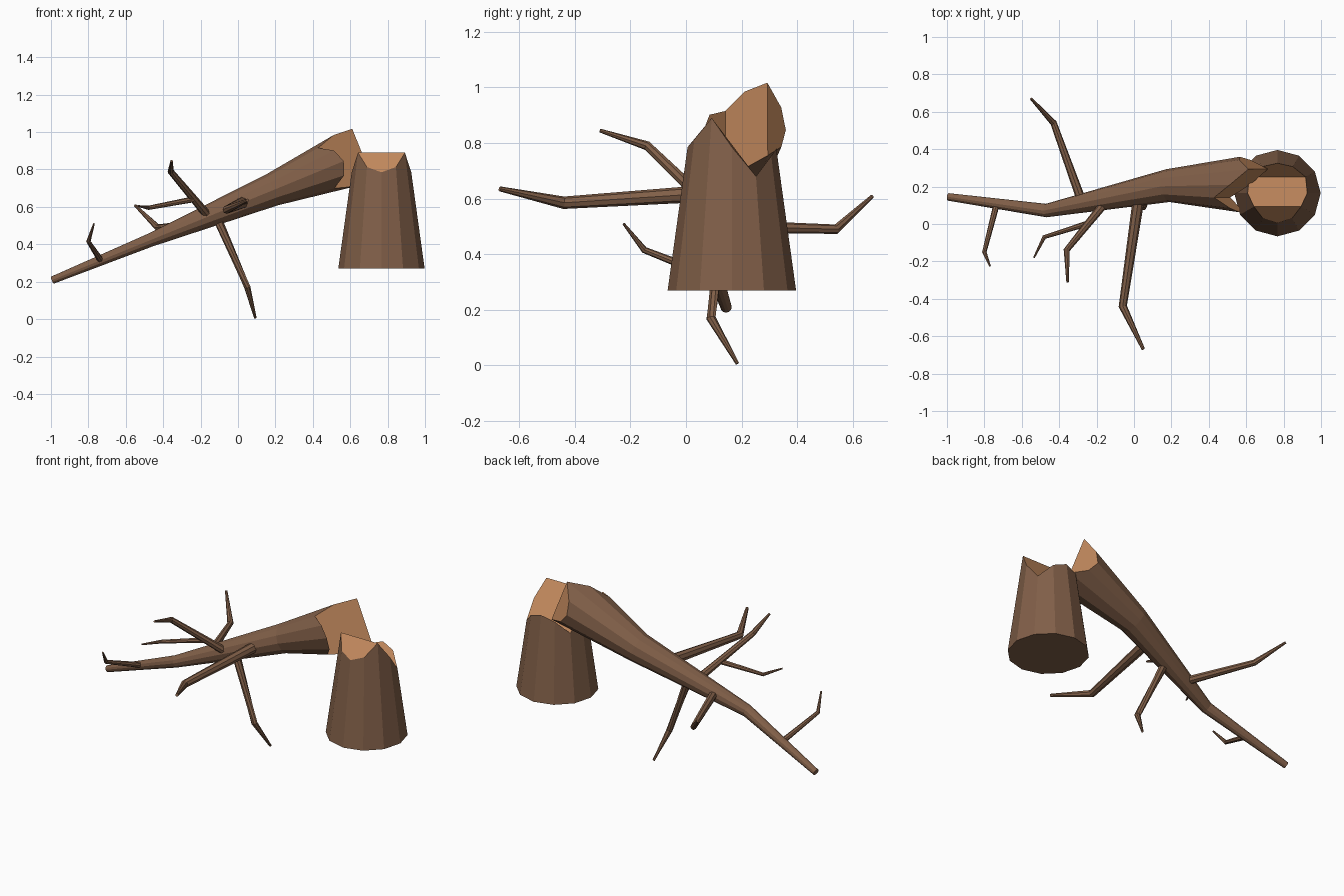
import bpy, bmesh, math
from mathutils import Vector

if "Cube" in bpy.data.objects:
    bpy.data.objects.remove(bpy.data.objects["Cube"])


def material(name, rgb):
    m = bpy.data.materials.new(name)
    m.diffuse_color = (*rgb, 1)
    m.use_nodes = True
    m.node_tree.nodes["Principled BSDF"].inputs["Base Color"].default_value = m.diffuse_color
    return m


BARK = material("bark", (0.22, 0.115, 0.065))
WOOD = material("cut_wood", (0.54, 0.25, 0.11))


def frame(d, flip=1):
    u = Vector((0, 0, 1)).cross(d)
    u = u.normalized() if u.length > 0.01 else Vector((0, 1, 0))
    return u * flip, d.cross(u).normalized()


# Axial offset of the splintered end: ridge at s=-0.5, notch at s=0.5
def splinter(s):
    keys = [(-1, -0.105), (-0.5, 0), (0.5, -0.21), (1, -0.11)]
    for (a, fa), (b, fb) in zip(keys, keys[1:]):
        if s <= b + 1e-6:
            return fa + (fb - fa) * (s - a) / (b - a)
    return keys[-1][1]


# Tapered tube along a path; broken=True ends it in a three-facet break (12 sides)
def tube(name, pts, radii, sides=8, broken=False, flip=1):
    pts = [Vector(p) for p in pts]
    bm = bmesh.new()
    rings = []
    last = len(pts) - 1
    for i, (p, r) in enumerate(zip(pts, radii)):
        din = (p - pts[max(i - 1, 0)]).normalized()
        dout = (pts[min(i + 1, last)] - p).normalized()
        d = (din + dout).normalized()
        u, n = frame(d, flip)
        ring = []
        for k in range(sides):
            a = 2 * math.pi * k / sides
            t = splinter(math.sin(a)) if broken and i == last else 0
            rr = r + 0.137 * t * (-1 if radii[0] > radii[-1] else 1)
            ring.append(bm.verts.new(p + d * t + rr * (math.sin(a) * u + math.cos(a) * n)))
        rings.append(ring)
    for A, B in zip(rings, rings[1:]):
        for k in range(sides):
            j = (k + 1) % sides
            bm.faces.new((A[k], A[j], B[j], B[k]))
    bm.faces.new(rings[0])
    if broken:
        for ids in ((7, 8, 9, 10, 11), (11, 0, 1, 5, 6, 7), (1, 2, 3, 4, 5)):
            bm.faces.new([rings[-1][k] for k in ids]).material_index = 1
    else:
        bm.faces.new(rings[-1])
    bmesh.ops.recalc_face_normals(bm, faces=bm.faces)
    me = bpy.data.meshes.new(name)
    bm.to_mesh(me)
    bm.free()
    me.materials.append(BARK)
    me.materials.append(WOOD)
    ob = bpy.data.objects.new(name, me)
    bpy.context.collection.objects.link(ob)
    return ob


# Standing stump and the fallen trunk with matching breaks
tube("stump", [(0.767, 0.165, 0.27), (0.767, 0.165, 0.89)], [0.231, 0.145], 12, True)
tube("fallen_trunk",
     [(-0.993, 0.145, 0.208), (-0.47, 0.072, 0.422), (0.18, 0.205, 0.69), (0.665, 0.212, 0.886)],
     [0.02, 0.036, 0.088, 0.163], 12, True, -1)

# Branches: base, elbow, tip and base radius
branches = {
    "front_branch": ([(0.03, 0.17, 0.625), (-0.06, -0.44, 0.585), (0.05, -0.67, 0.635)], 0.032),
    "back_branch": ([(-0.275, 0.11, 0.5), (-0.43, 0.54, 0.49), (-0.55, 0.67, 0.608)], 0.025),
    "lower_branch": ([(-0.12, 0.14, 0.56), (0.05, 0.09, 0.17), (0.093, 0.185, 0.006)], 0.025),
    "upper_branch": ([(-0.15, 0.12, 0.54), (-0.36, -0.14, 0.79), (-0.355, -0.31, 0.845)], 0.024),
    "upper_twig": ([(-0.24, 0.005, 0.64), (-0.48, -0.07, 0.595), (-0.535, -0.18, 0.605)], 0.016),
    "end_twig": ([(-0.735, 0.105, 0.315), (-0.8, -0.15, 0.415), (-0.77, -0.225, 0.51)], 0.017),
}
for name, (pts, r) in branches.items():
    tube(name, pts, [r, r * 0.7, r * 0.28])
